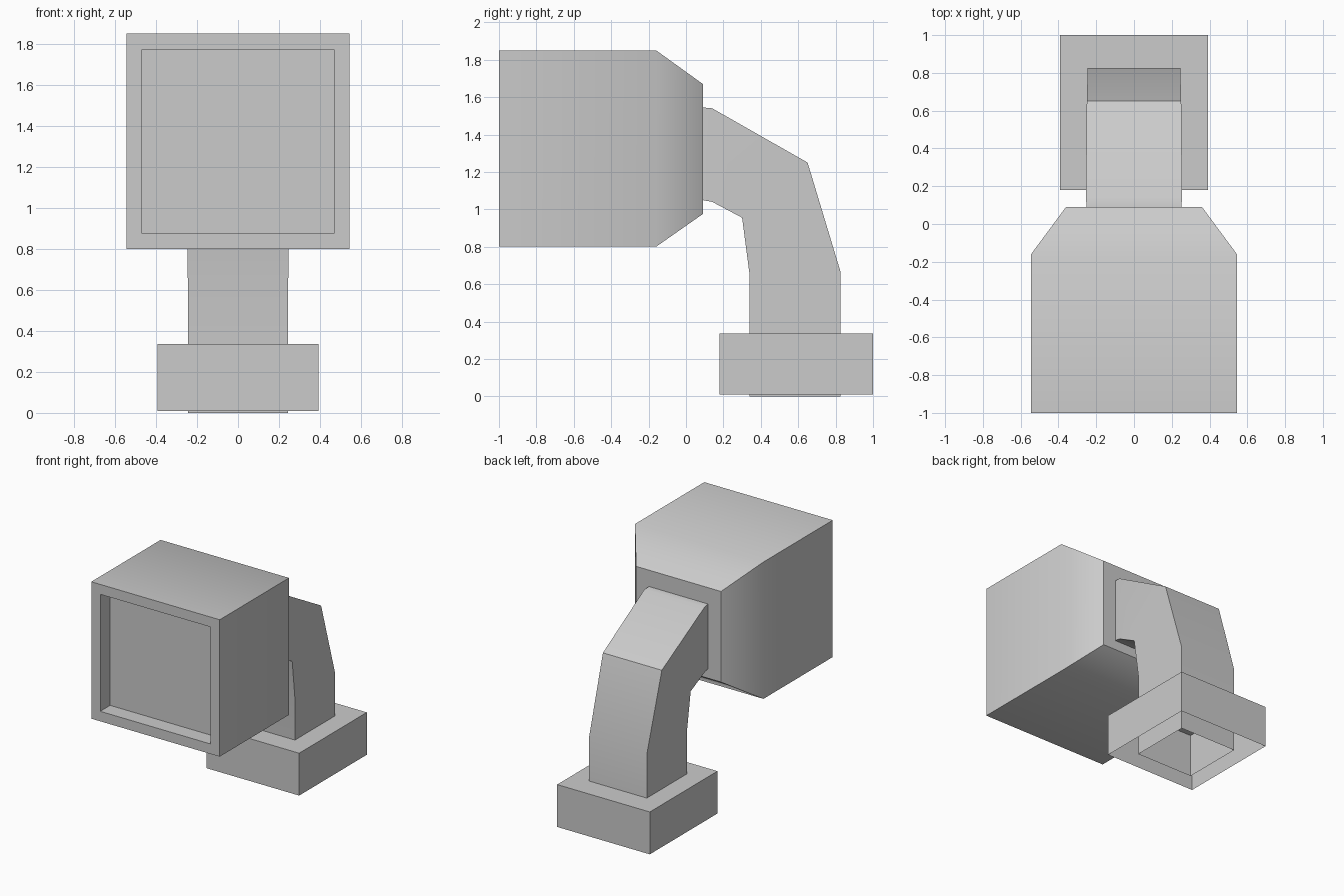
import bpy
import bmesh
import math
from mathutils import Vector

cube = bpy.data.objects.get("Cube")
if cube:
    bpy.data.objects.remove(cube, do_unlink=True)

grey = bpy.data.materials.new("plain grey")
grey.use_nodes = True
colour = (0.6, 0.6, 0.6, 1)
grey.diffuse_color = colour
grey.node_tree.nodes["Principled BSDF"].inputs["Base Color"].default_value = colour


def level_ring(w, y0, y1, z):
    """Horizontal rectangle of half width w."""
    return [(-w, y0, z), (w, y0, z), (w, y1, z), (-w, y1, z)]


def upright_ring(w, y, z0, z1):
    """Rectangle of half width w facing along y."""
    return [(-w, y, z0), (w, y, z0), (w, y, z1), (-w, y, z1)]


def loft(name, rings, cap_start=False, cap_end=False, recess=None):
    """Skin four-cornered rings; optionally sink a panel into the first cap."""
    bm = bmesh.new()
    loops = [[bm.verts.new(p) for p in ring] for ring in rings]
    for a, b in zip(loops, loops[1:]):
        for i in range(4):
            j = (i + 1) % 4
            bm.faces.new((a[i], a[j], b[j], b[i]))
    if cap_end:
        bm.faces.new(loops[-1])
    if cap_start:
        front = bm.faces.new(loops[0][::-1])
    bmesh.ops.recalc_face_normals(bm, faces=bm.faces)
    if recess:
        border, depth = recess
        bmesh.ops.inset_individual(bm, faces=[front], thickness=border)
        # Second inset shares the opening outline and becomes the recess walls
        bmesh.ops.inset_individual(bm, faces=[front], thickness=0)
        bmesh.ops.translate(bm, verts=front.verts, vec=Vector((0, depth, 0)))
    mesh = bpy.data.meshes.new(name)
    bm.to_mesh(mesh)
    bm.free()
    mesh.materials.append(grey)
    obj = bpy.data.objects.new(name, mesh)
    bpy.context.collection.objects.link(obj)
    bpy.ops.object.select_all(action='DESELECT')
    obj.select_set(True)
    bpy.context.view_layer.objects.active = obj
    bpy.ops.object.shade_smooth_by_angle(angle=math.radians(40))
    return obj


# Screen housing with tapered back and recessed front panel
loft("housing", [
    upright_ring(0.545, -1, 0.80, 1.85),
    upright_ring(0.545, -0.16, 0.80, 1.85),
    upright_ring(0.36, 0.09, 0.975, 1.67),
], cap_start=True, cap_end=True, recess=(0.108, 0.12))

# Bent neck: each ring joins an inner and an outer bend point (y, z)
bends = [
    (0.245, (0.34, 0), (0.825, 0)),
    (0.245, (0.34, 0.65), (0.825, 0.67)),
    (0.25, (0.30, 0.955), (0.65, 1.25)),
    (0.255, (0.14, 1.04), (0.14, 1.54)),
    (0.25, (0.085, 1.05), (0.085, 1.545)),
]
loft("neck", [[(-w, *inner), (w, *inner), (w, *outer), (-w, *outer)]
              for w, inner, outer in bends])

# Hollow foot, open underneath
loft("foot", [
    level_ring(0.393, 0.18, 1, 0.01),
    level_ring(0.393, 0.18, 1, 0.335),
], cap_end=True)
